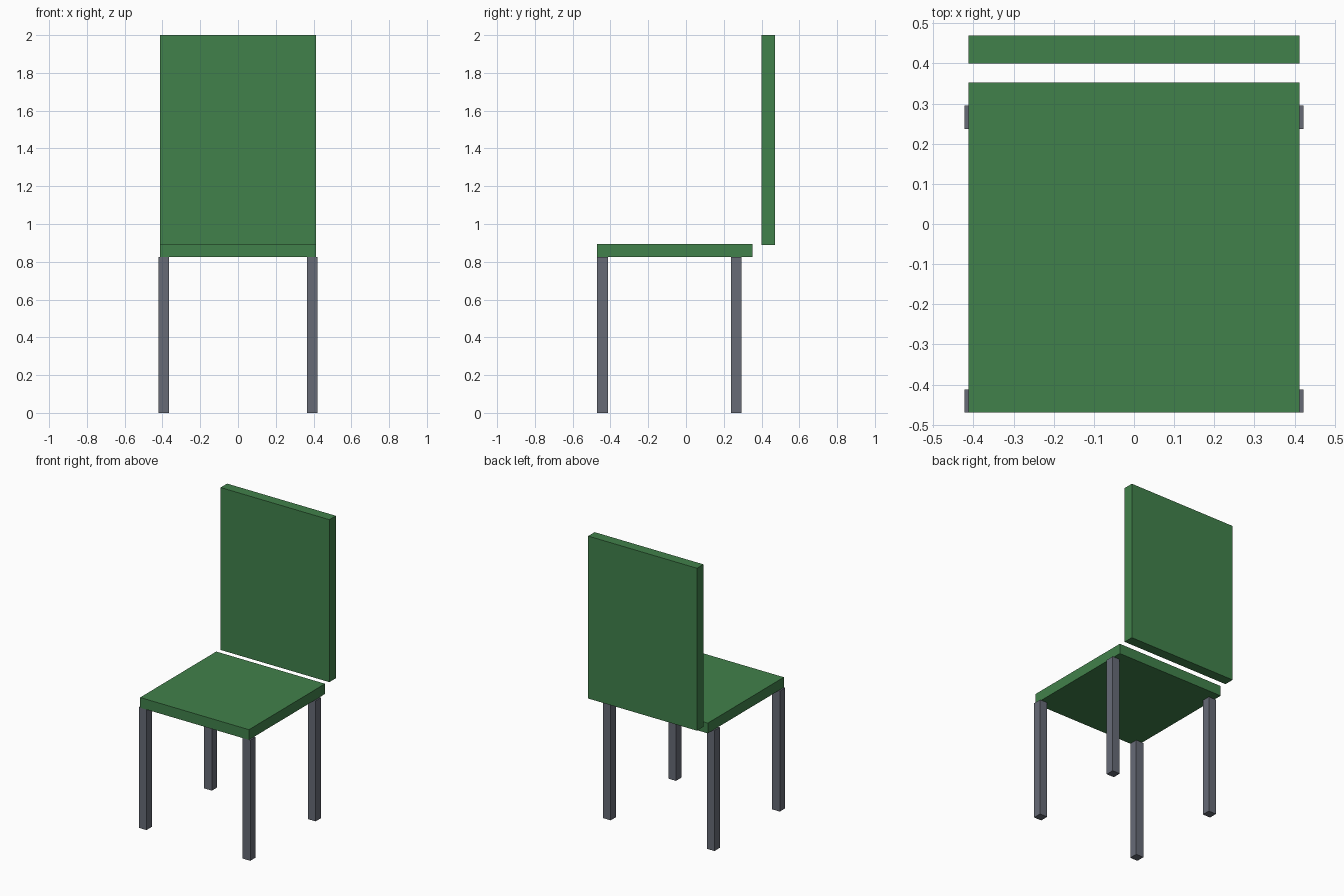
import bpy

if "Cube" in bpy.data.objects:
    bpy.data.objects.remove(bpy.data.objects["Cube"], do_unlink=True)


def make_material(name, rgb):
    mat = bpy.data.materials.new(name)
    mat.use_nodes = True
    color = (*rgb, 1)
    mat.diffuse_color = color
    node = next(n for n in mat.node_tree.nodes if n.type == "BSDF_PRINCIPLED")
    node.inputs["Base Color"].default_value = color
    return mat


def add_box(name, low, high, mat):
    """Flat-shaded box spanning two opposite corners."""
    center = [(a + b) / 2 for a, b in zip(low, high)]
    size = [b - a for a, b in zip(low, high)]
    bpy.ops.mesh.primitive_cube_add(size=1, location=center)
    obj = bpy.context.object
    obj.name = name
    obj.scale = size
    bpy.ops.object.transform_apply(location=False, rotation=False, scale=True)
    obj.data.materials.append(mat)
    return obj


green = make_material("green", (0.053, 0.22, 0.07))
grey = make_material("slate grey", (0.135, 0.147, 0.183))

HALF_WIDTH = 0.412
SEAT_BOTTOM = 0.825
LEG = 0.058

# Seat and floating backrest
add_box("seat", (-HALF_WIDTH, -0.47, SEAT_BOTTOM), (HALF_WIDTH, 0.353, 0.895), green)
add_box("backrest", (-HALF_WIDTH, 0.4, 0.888), (HALF_WIDTH, 0.47, 2), green)

# Four square legs, slightly proud of the seat sides
for side, x in (("right", -0.422), ("left", 0.422 - LEG)):
    for end, y in (("front", -0.47), ("back", 0.237)):
        add_box(f"{end}_{side}_leg", (x, y, 0), (x + LEG, y + LEG, SEAT_BOTTOM), grey)
